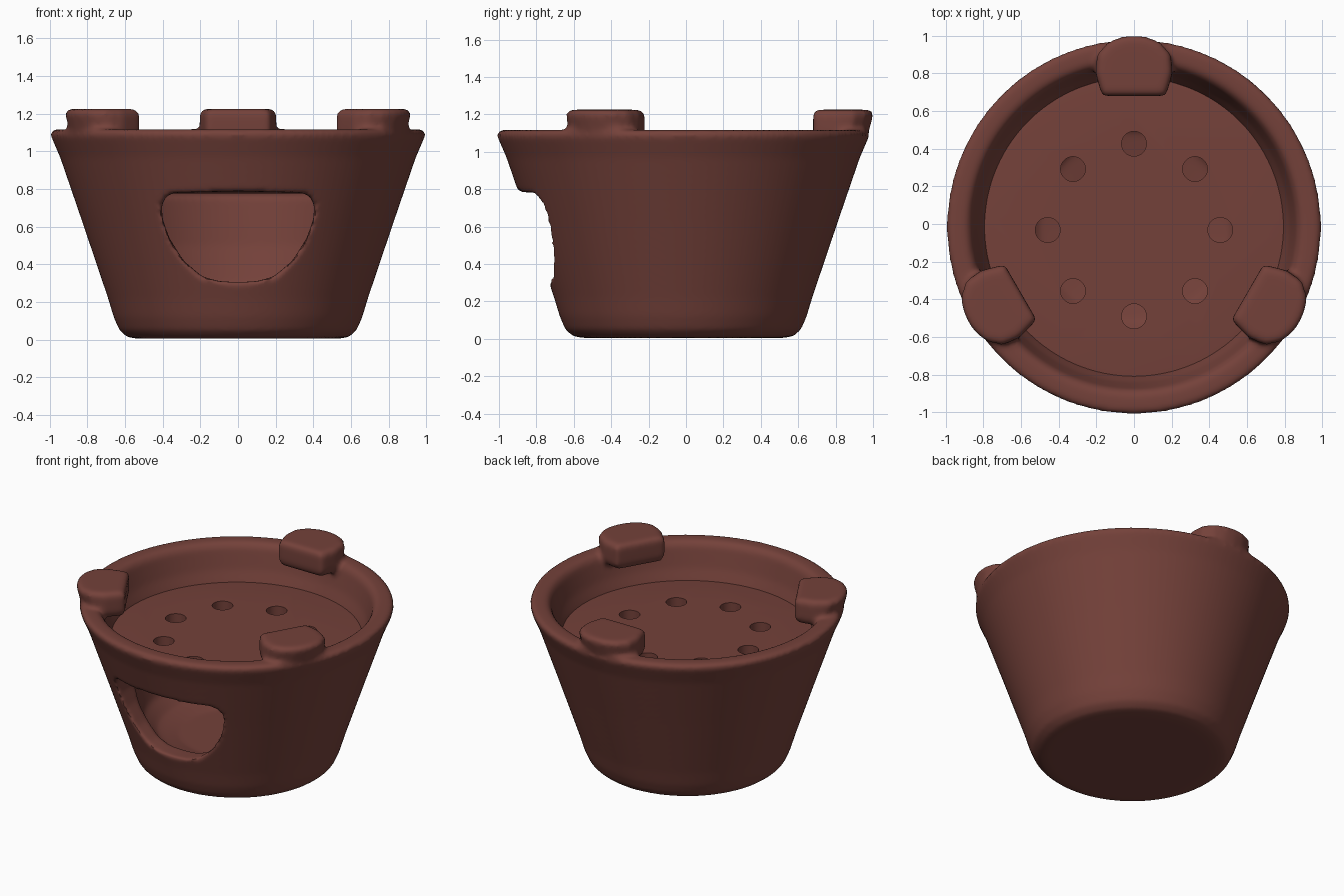
import bpy, bmesh, math
from mathutils import Vector

if "Cube" in bpy.data.objects:
    bpy.data.objects.remove(bpy.data.objects["Cube"])

CY = -0.015  # the pot axis sits slightly in front of the centre

clay = bpy.data.materials.new("red_brown_clay")
clay.diffuse_color = (0.175, 0.053, 0.042, 1)
clay.use_nodes = True
clay.node_tree.nodes["Principled BSDF"].inputs["Base Color"].default_value = clay.diffuse_color


def make_object(name, bm):
    bmesh.ops.recalc_face_normals(bm, faces=bm.faces[:])
    me = bpy.data.meshes.new(name)
    bm.to_mesh(me)
    bm.free()
    me.materials.append(clay)
    ob = bpy.data.objects.new(name, me)
    bpy.context.collection.objects.link(ob)
    return ob


def lathe(name, profile, steps=96):
    """Closed solid of revolution; the first and last rings are capped."""
    bm = bmesh.new()
    rings = []
    for r, z in profile:
        rings.append([bm.verts.new((r * math.cos(2 * math.pi * i / steps),
                                    CY + r * math.sin(2 * math.pi * i / steps), z))
                      for i in range(steps)])
    for a, b in zip(rings, rings[1:]):
        for i in range(steps):
            j = (i + 1) % steps
            bm.faces.new((a[i], a[j], b[j], b[i]))
    bm.faces.new(rings[0])
    bm.faces.new(rings[-1])
    return make_object(name, bm)


def loft(name, loops):
    """Closed solid through matching loops of 3D points."""
    bm = bmesh.new()
    rows = [[bm.verts.new(p) for p in loop] for loop in loops]
    n = len(rows[0])
    for a, b in zip(rows, rows[1:]):
        for i in range(n):
            j = (i + 1) % n
            bm.faces.new((a[i], a[j], b[j], b[i]))
    bm.faces.new(rows[0])
    bm.faces.new(rows[-1])
    return make_object(name, bm)


def boolean(target, tool, operation):
    m = target.modifiers.new(operation, 'BOOLEAN')
    m.operation = operation
    m.solver = 'EXACT'
    m.object = tool


def bake(target, tools):
    bpy.context.view_layer.update()
    deps = bpy.context.evaluated_depsgraph_get()
    me = bpy.data.meshes.new_from_object(target.evaluated_get(deps))
    target.modifiers.clear()
    target.data = me
    me.materials.clear()
    me.materials.append(clay)
    for t in tools:
        bpy.data.objects.remove(t)


# Pot body: outer wall, rim, fire bowl, ledge and ash chamber in one profile
body = lathe("stove_body", [
    (0.54, 0.005), (0.59, 0.015), (0.63, 0.05), (0.66, 0.12), (0.69, 0.22),
    (0.825, 0.62), (0.945, 0.97), (0.995, 1.085), (0.985, 1.117),
    (0.89, 1.117), (0.862, 1.085), (0.825, 0.95), (0.79, 0.87), (0.77, 0.79),
    (0.70, 0.76), (0.66, 0.50), (0.59, 0.30), (0.50, 0.22), (0.36, 0.19)])
tools = []

# Three pot rests on the rim, 120 degrees apart
half = [(0.695, 0.0), (0.695, 0.165), (0.73, 0.18), (0.82, 0.205), (0.92, 0.195),
        (0.98, 0.14), (1.01, 0.07), (1.018, 0.0)]
outline = half + [(r, -t) for r, t in half[-2:0:-1]]
for k in range(3):
    a = math.radians(90 + 120 * k)
    rad, tan = Vector((math.cos(a), math.sin(a), 0)), Vector((-math.sin(a), math.cos(a), 0))
    loops = []
    for z, inset, slope in ((1.05, 0.02, -0.06), (1.09, 0.0, -0.03), (1.20, 0.0, 0.0), (1.225, 0.02, 0.0)):
        loop = []
        for r, t in outline:
            s = 1 - inset * 5
            r2 = 0.86 + (r - 0.86) * s + (slope if r > 0.9 else 0)
            loop.append(rad * r2 + tan * t * s + Vector((0, CY, z)))
        loops.append(loop)
    rest = loft("pot_rest_cutter", loops)
    boolean(body, rest, 'UNION')
    tools.append(rest)

# Air opening in the front wall, flat on top and round below
side = [(0.0, 0.305), (0.10, 0.31), (0.19, 0.335), (0.29, 0.42), (0.365, 0.54),
        (0.40, 0.64), (0.405, 0.71), (0.385, 0.76), (0.34, 0.78), (0.0, 0.787)]
window = side + [(-x, z) for x, z in side[-2:0:-1]]
cutter = loft("air_opening_cutter", [[(x, y, z) for x, z in window] for y in (-1.3, -0.35)])
boolean(body, cutter, 'DIFFERENCE')
tools.append(cutter)

# Soften everything into hand-made clay
rm = body.modifiers.new("clay", 'REMESH')
rm.mode = 'VOXEL'
rm.voxel_size = 0.016
rm.use_smooth_shade = True
sm = body.modifiers.new("soften", 'SMOOTH')
sm.factor = 0.5
sm.iterations = 7
bake(body, tools)

# Fire grate with eight holes, set into the wall
grate = lathe("fire_grate", [(0.72, 0.775), (0.805, 0.80), (0.81, 0.875), (0.77, 0.88)])
tools = []
for k in range(8):
    a = math.radians(45 * k)
    bm = bmesh.new()
    bmesh.ops.create_cone(bm, cap_ends=True, segments=28, radius1=0.066, radius2=0.066, depth=0.6)
    bmesh.ops.translate(bm, verts=bm.verts[:],
                        vec=(0.458 * math.cos(a), -0.032 + 0.458 * math.sin(a), 0.83))
    hole = make_object("grate_hole_cutter", bm)
    boolean(grate, hole, 'DIFFERENCE')
    tools.append(hole)
bake(grate, tools)

for ob in (body, grate):
    bpy.ops.object.select_all(action='DESELECT')
    ob.select_set(True)
    bpy.context.view_layer.objects.active = ob
    bpy.ops.object.shade_smooth_by_angle(angle=math.radians(50 if ob is body else 30))
